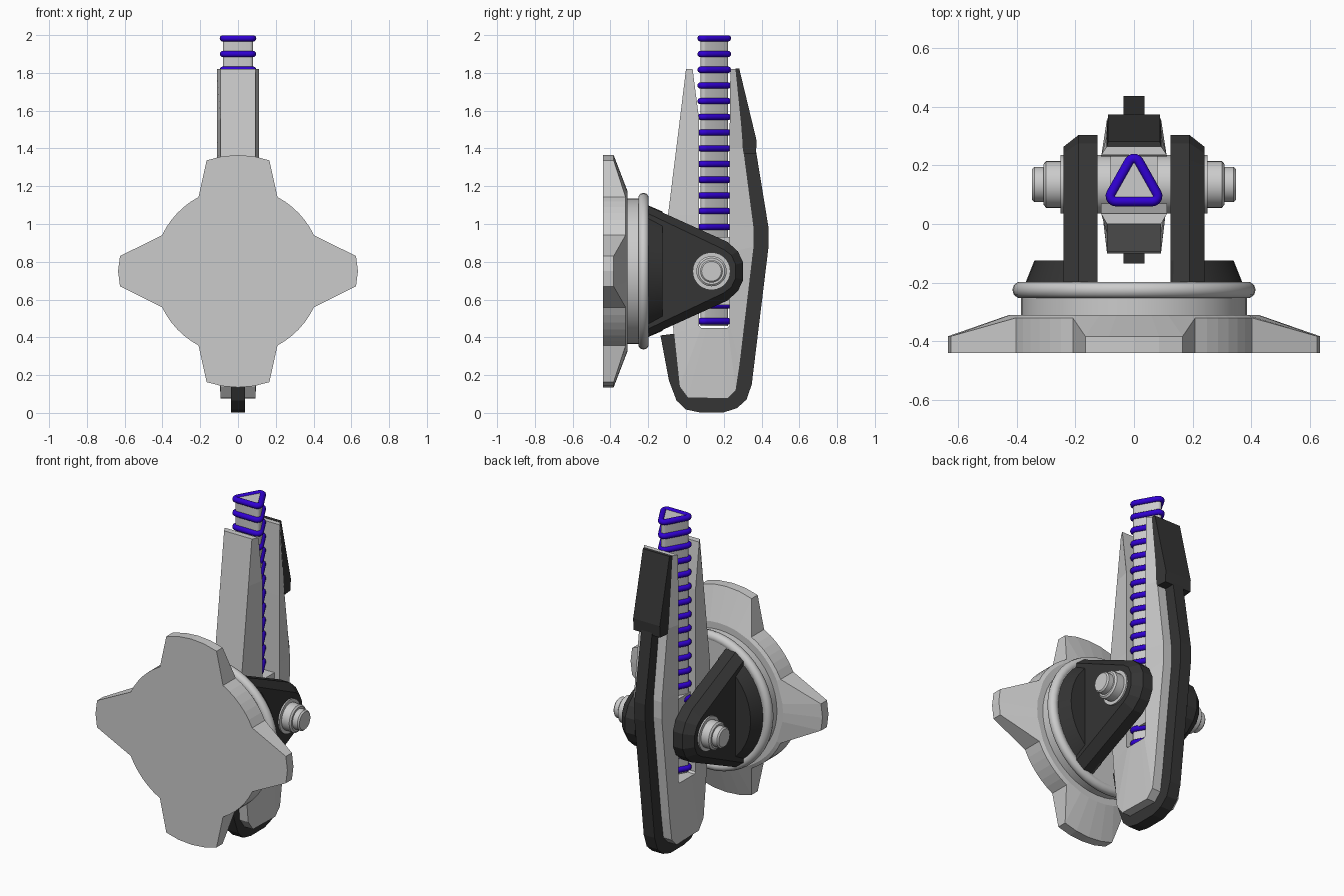
import bpy, bmesh
from math import sin, cos, acos, radians, pi

if "Cube" in bpy.data.objects:
    bpy.data.objects.remove(bpy.data.objects["Cube"])


def material(name, rgb):
    m = bpy.data.materials.new(name)
    m.diffuse_color = (*rgb, 1)
    m.use_nodes = True
    m.node_tree.nodes["Principled BSDF"].inputs["Base Color"].default_value = m.diffuse_color
    return m


DARK = material("dark_rubber", (0.035, 0.035, 0.035))
BLUE = material("blue_rings", (0.03, 0.0, 0.65))


def finish(bm, name, mat=None, smooth=None):
    bmesh.ops.recalc_face_normals(bm, faces=bm.faces[:])
    me = bpy.data.meshes.new(name)
    bm.to_mesh(me)
    bm.free()
    if mat:
        me.materials.append(mat)
    if smooth:
        me.shade_smooth()
        me.set_sharp_from_angle(angle=radians(smooth))
    ob = bpy.data.objects.new(name, me)
    bpy.context.collection.objects.link(ob)
    return ob


def loft(name, loops, mat=None, smooth=None, cyclic=False):
    """Skin equal-length closed loops; cap both ends unless cyclic."""
    bm = bmesh.new()
    L = [[bm.verts.new(p) for p in loop] for loop in loops]
    n = len(L[0])
    pairs = list(zip(L, L[1:])) + ([(L[-1], L[0])] if cyclic else [])
    for a, b in pairs:
        for i in range(n):
            j = (i + 1) % n
            bm.faces.new((a[i], a[j], b[j], b[i]))
    if not cyclic:
        bm.faces.new(L[0])
        bm.faces.new(L[-1])
    return finish(bm, name, mat, smooth)


def circle(r, n):
    return [(r * cos(2 * pi * i / n), r * sin(2 * pi * i / n)) for i in range(n)]


def strip(name, pairs, w_out, w_in, mat=None):
    """Band in the YZ plane: outer/inner edge points, with own half widths."""
    loops = [[(-w_out, *o), (w_out, *o), (w_in, *i), (-w_in, *i)] for o, i in pairs]
    return loft(name, loops, mat)


PZ = 0.75   # pivot height
PY = 0.135  # pivot depth

# Four-armed mounting plate
quad = [(0, .635), (7.3, .63)]
quad += [(25.4 + 36.6 * i / 6, .445) for i in range(7)]
quad += [(74.2, .61), (82, .614), (90, .615)]
half = quad + [(180 - a, r) for a, r in reversed(quad[1:-1])]
half += [(180, .635)]
full = half[:-1] + [(a + 180, r) for a, r in half[:-1]]


def plate_loop(height, limit):
    return [(min(r, limit) * cos(radians(a)), height(r),
             PZ + min(r, limit) * sin(radians(a))) for a, r in full]


loft("mounting_plate", [
    plate_loop(lambda r: -.44, 1),
    plate_loop(lambda r: -.32 if r < .5 else -.383, 1),
    plate_loop(lambda r: -.31, .425)])

# Turntable disc and its round bead
loft("turntable_disc", [[(x, y, PZ + z) for x, z in circle(.385, 48)]
                        for y in (-.33, -.2)], smooth=35)
loft("turntable_bead", [[((.386 + u) * c, -.225 + v, PZ + (.386 + u) * s)
                         for u, v in circle(.029, 10)]
                        for c, s in circle(1, 48)], smooth=50, cyclic=True)

# Bracket pair: flared half-disc foot, tapered arm, stepped pivot bolt
arm_outer = [(-.2, .345), (.22, .155), (.275, .105), (.303, .045)]
arm_inner = [(-.2, .305), (.2, .115), (.24, .085), (.263, .035)]
for s, side in ((1, "right"), (-1, "left")):
    foot = []
    for y, r in ((-.2, .37), (-.125, .34)):
        a = acos(.125 / r)
        foot.append([(s * r * cos(-a + 2 * a * i / 16), y,
                      PZ + r * sin(-a + 2 * a * i / 16)) for i in range(17)])
    loft("bracket_foot_" + side, foot, DARK, 30)

    arm = []
    for x, prof in ((.125, arm_outer), (.19, arm_outer), (.241, arm_inner)):
        ring = prof + [(y, -z) for y, z in reversed(prof)]
        arm.append([(s * x, y, PZ + z) for y, z in ring])
    loft("bracket_arm_" + side, arm, DARK)

    bolt = [(.06, .1), (.25, .1), (.25, .08), (.3, .08), (.308, .07),
            (.308, .06), (.34, .06), (.348, .052)]
    loft("pivot_bolt_" + side, [[(s * x, PY + u, PZ + v) for u, v in circle(r, 28)]
                                for x, r in bolt], smooth=35)

# Clip body: U-shaped holder, slightly fatter at the slot
strip("clip_body", [
    ((0, 1.82), (.035, 1.82)), ((-.033, 1.55), (.07, 1.55)),
    ((-.095, 1.05), (.07, 1.05)), ((-.1, .85), (.07, .85)),
    ((-.065, .42), (.07, .46)), ((-.035, .14), (.08, .45)),
    ((.01, .08), (.11, .45)), ((.22, .075), (.19, .45)),
    ((.265, .12), (.22, .45)), ((.285, .25), (.23, .46)),
    ((.36, .88), (.23, .85)), ((.36, .98), (.23, 1.0)),
    ((.305, 1.4), (.23, 1.4)), ((.265, 1.82), (.235, 1.82))], .092, .112)

# Hub block crossing the slot
loft("hub_block", [[(x, y, z) for x, y in ((-.08, .06), (.08, .06), (.08, .24), (-.08, .24))]
                   for z in (.57, .93)])

# Dark rim round the clip back and the wide grip above it
strip("clip_rim", [
    ((-.135, .41), (-.055, .42)), ((-.09, .17), (-.025, .15)),
    ((-.05, .065), (-.005, .105)), ((.0, .018), (.025, .085)),
    ((.07, .003), (.07, .08)), ((.2, .003), (.2, .08)),
    ((.27, .025), (.225, .085)), ((.32, .07), (.255, .12)),
    ((.348, .15), (.27, .2)), ((.437, .88), (.35, .88)),
    ((.437, .98), (.35, .98)), ((.37, 1.39), (.295, 1.39))], .036, .036, DARK)
strip("clip_grip", [
    ((.282, 1.822), (.262, 1.822)), ((.374, 1.44), (.295, 1.44)),
    ((.37, 1.37), (.305, 1.37))], .088, .094, DARK)


# Triangular rod with rounded corners and a stack of rings
def tri_path():
    pts = []
    for (cx, cy), start in (((.062, .095), -90), ((0, .205), 30), ((-.062, .095), 150)):
        for k in range(6):
            a = radians(start + 24 * k)
            pts.append((cx, cy, cos(a), sin(a)))
    return pts


def tri_loop(r, z):
    return [(cx + r * nx, cy + r * ny, z) for cx, cy, nx, ny in tri_path()]


loft("rod", [tri_loop(.018, .46), tri_loop(.018, 1.99)], smooth=35)
rings = loft("rod_rings", [tri_loop(.018 + u, 1.983 + v) for u, v in circle(.017, 10)],
             BLUE, 50, cyclic=True)
arr = rings.modifiers.new("stack", 'ARRAY')
arr.count = 19
arr.use_relative_offset = False
arr.use_constant_offset = True
arr.constant_offset_displace = (0, 0, -.0832)
